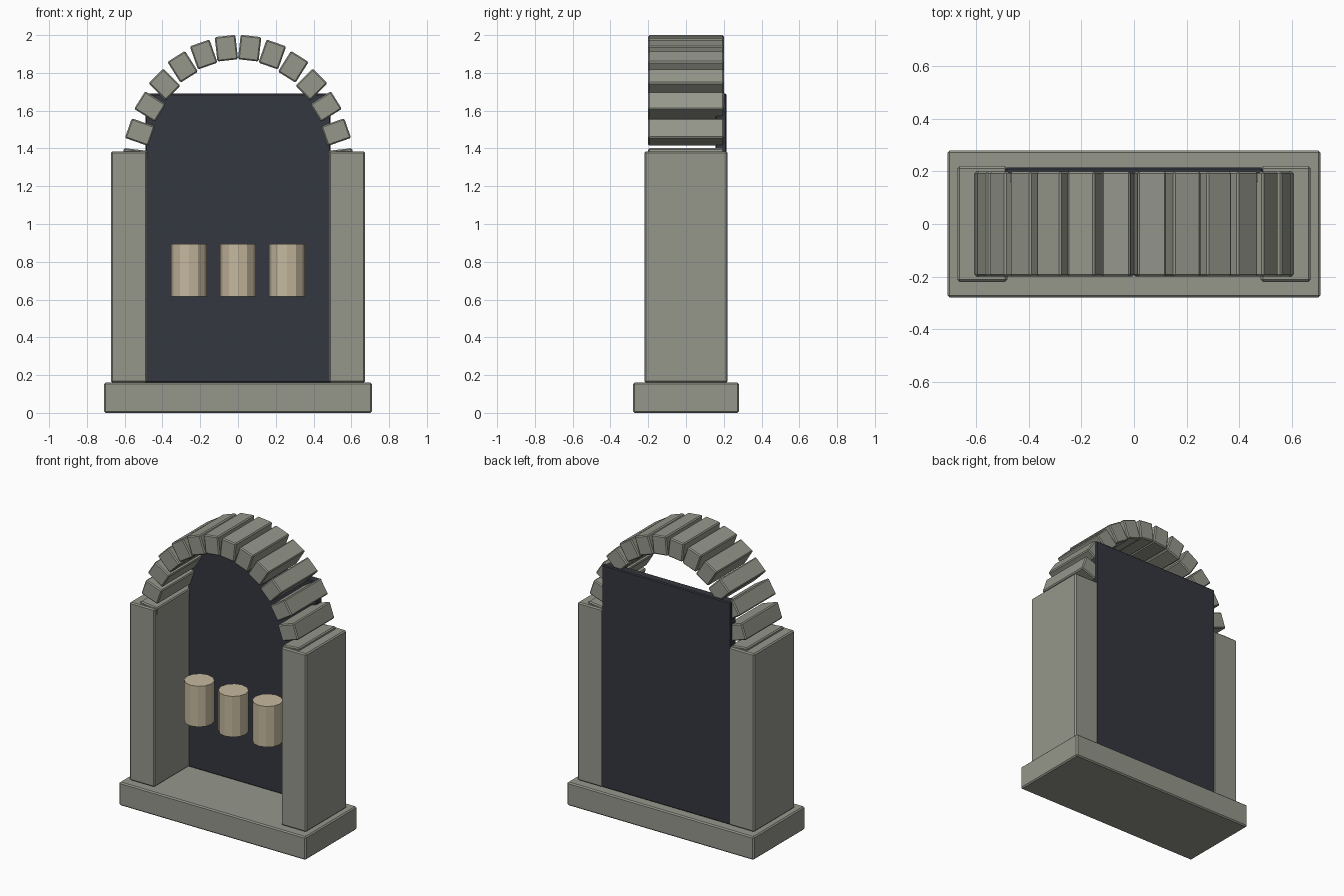
import bpy
from math import sin, cos, pi

if "Cube" in bpy.data.objects:
    bpy.data.objects.remove(bpy.data.objects["Cube"])


def material(name, rgb):
    m = bpy.data.materials.new(name)
    m.diffuse_color = (*rgb, 1)
    m.use_nodes = True
    m.node_tree.nodes["Principled BSDF"].inputs["Base Color"].default_value = m.diffuse_color
    return m


STONE = material("stone", (0.30, 0.31, 0.26))
DARK = material("dark_panel", (0.035, 0.038, 0.05))
WAX = material("wax", (0.56, 0.48, 0.34))


def block(name, loc, size, mat, bevel=0.008, tilt=0.0):
    bpy.ops.mesh.primitive_cube_add(size=1, location=loc)
    o = bpy.context.object
    o.name = name
    o.scale = size
    bpy.ops.object.transform_apply(location=False, rotation=False, scale=True)
    o.rotation_euler.y = tilt
    b = o.modifiers.new("bevel", 'BEVEL')
    b.width = bevel
    b.segments = 1
    o.data.materials.append(mat)
    return o


# plinth and side pillars
block("plinth", (0, 0, 0.08), (1.42, 0.56, 0.16), STONE)
for side, s in (("left", -1), ("right", 1)):
    block(f"{side}_pillar", (s * 0.5775, 0, 0.7725), (0.19, 0.44, 1.225), STONE)

# dark back panel
block("back_panel", (0, 0.185, 0.925), (0.98, 0.06, 1.53), DARK, 0.006)

# arch of separate stones along a slightly tall half ellipse
COUNT = 14
for i in range(COUNT):
    a = -pi / 2 + (i + 0.5) * pi / COUNT
    block(f"arch_stone_{i + 1}", (0.55 * sin(a), 0, 1.265 + 0.67 * cos(a)),
          (0.11, 0.40, 0.13), STONE, 0.007, a)

# row of three candles in the niche
for i, x in enumerate((-0.26, 0, 0.26)):
    bpy.ops.mesh.primitive_cylinder_add(vertices=12, radius=0.095, depth=0.28,
                                        location=(x, -0.05, 0.755))
    c = bpy.context.object
    c.name = f"candle_{i + 1}"
    c.data.materials.append(WAX)
